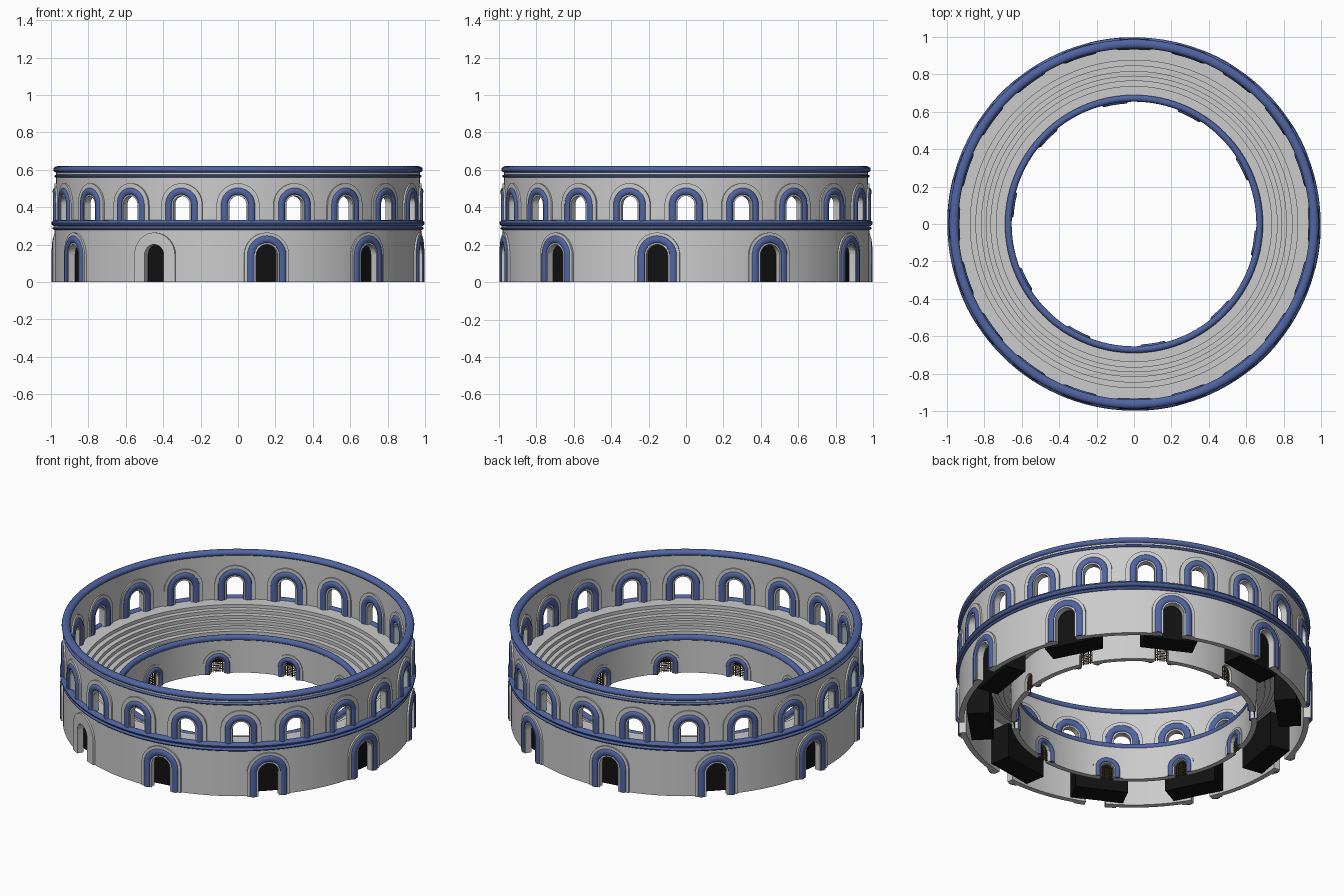
import bpy, math
from math import sin, cos, pi, radians

if "Cube" in bpy.data.objects:
    bpy.data.objects.remove(bpy.data.objects["Cube"])


def material(name, rgb):
    m = bpy.data.materials.new(name)
    m.diffuse_color = (*rgb, 1)
    m.use_nodes = True
    m.node_tree.nodes["Principled BSDF"].inputs["Base Color"].default_value = m.diffuse_color
    return m


BLUE = material("blue_trim", (0.08, 0.13, 0.36))
BLACK = material("dark_passage", (0.006, 0.006, 0.006))
BROWN = material("dark_bars", (0.08, 0.05, 0.02))


def polar(t, r, z):
    # angle is measured from the front (-y) towards +x
    return (r * sin(t), -r * cos(t), z)


def add(name, verts, faces, mat=None):
    me = bpy.data.meshes.new(name)
    me.from_pydata(verts, [], faces)
    ob = bpy.data.objects.new(name, me)
    bpy.context.collection.objects.link(ob)
    if mat:
        me.materials.append(mat)
    bpy.ops.object.select_all(action='DESELECT')
    ob.select_set(True)
    bpy.context.view_layer.objects.active = ob
    bpy.ops.object.mode_set(mode='EDIT')
    bpy.ops.mesh.select_all(action='SELECT')
    bpy.ops.mesh.remove_doubles(threshold=0.0002)
    bpy.ops.mesh.normals_make_consistent(inside=False)
    bpy.ops.object.mode_set(mode='OBJECT')
    bpy.ops.object.shade_smooth_by_angle(angle=radians(35))
    return ob


def lathe(name, profile, mat=None, closed=True, n=120):
    k = len(profile)
    verts = [polar(2 * pi * i / n, r, z) for i in range(n) for r, z in profile]
    faces = [(i * k + j, (i + 1) % n * k + j, (i + 1) % n * k + (j + 1) % k, i * k + (j + 1) % k)
             for i in range(n) for j in range(k if closed else k - 1)]
    return add(name, verts, faces, mat)


def oval(r, z, a, b, n=12):
    return [(r + a * cos(2 * pi * i / n), z + b * sin(2 * pi * i / n)) for i in range(n)]


def arch_wall(name, centres, r_in, r_out, z0, z1, half, spring):
    # ring of bays, each with a round-headed opening
    bay, seg, steps = pi / len(centres), 14, 6
    hole, edge = [(-half / r_out, z0)], [(-bay, z0)]
    for i in range(seg + 1):
        a = pi - pi * i / seg
        hole.append((half * cos(a) / r_out, spring + half * sin(a)))
        edge.append((-bay + 2 * bay * i / seg, z1))
    hole.append((half / r_out, z0))
    edge.append((bay, z0))
    n, m = len(hole), steps + 1
    verts, faces = [], []
    for c in centres:
        b = len(verts)

        def at(side, i, j):
            return b + (side * n + i) * m + j
        for r in (r_in, r_out):
            for (hu, hz), (eu, ez) in zip(hole, edge):
                for j in range(m):
                    s = j / steps
                    verts.append(polar(c + hu + (eu - hu) * s, r, hz + (ez - hz) * s))
        for i in range(n - 1):
            for s in (0, 1):
                faces += [(at(s, i, j), at(s, i + 1, j), at(s, i + 1, j + 1), at(s, i, j + 1)) for j in range(steps)]
            for j in ([0, steps] if 0 < i < n - 2 else [0]):
                faces.append((at(0, i, j), at(0, i + 1, j), at(1, i + 1, j), at(1, i, j)))
        for i in (0, n - 1):
            faces += [(at(0, i, j), at(0, i, j + 1), at(1, i, j + 1), at(1, i, j)) for j in range(steps)]
    return add(name, verts, faces)


def arch_trim(name, centres, section, z0, spring, mat=None, seg=16):
    # sweep a section of (half width, radius) points around each arch
    verts, faces, k = [], [], len(section)
    for c in centres:
        b = len(verts)
        path = [(-1, None)] + [(cos(pi - pi * i / seg), sin(pi * i / seg)) for i in range(seg + 1)] + [(1, None)]
        for cu, su in path:
            for a, r in section:
                verts.append(polar(c + a * cu / r, r, z0 if su is None else spring + a * su))
        for i in range(len(path) - 1):
            faces += [(b + i * k + j, b + i * k + (j + 1) % k, b + (i + 1) * k + (j + 1) % k, b + (i + 1) * k + j)
                      for j in range(k)]
        faces += [tuple(range(b, b + k)), tuple(range(b + (len(path) - 1) * k, b + len(path) * k))]
    return add(name, verts, faces, mat)


def band(a0, a1, r0, r1):
    return [(a0, r0), (a0, r1), (a1, r1), (a1, r0)]


def boxes(name, items, mat):
    # boxes given as angle, radius range, sideways range, height range
    verts, faces = [], []
    for t, (r0, r1), (u0, u1), (z0, z1) in items:
        b = len(verts)
        for r in (r0, r1):
            for u, z in ((u0, z0), (u1, z0), (u1, z1), (u0, z1)):
                verts.append((r * sin(t) + u * cos(t), -r * cos(t) + u * sin(t), z))
        faces += [tuple(b + v for v in f) for f in
                  ((0, 1, 2, 3), (4, 5, 6, 7), (0, 1, 5, 4), (1, 2, 6, 5), (2, 3, 7, 6), (3, 0, 4, 7))]
    return add(name, verts, faces, mat)


upper = [radians(18 * k) for k in range(20)]
lower = [radians(9 + 36 * k) for k in range(10)]
plain = 9  # this doorway has no blue moulding
blue_lower = [t for k, t in enumerate(lower) if k != plain]

# walls
arch_wall("upper_wall", upper, 0.95, 0.972, 0.32, 0.60, 0.047, 0.413)
arch_wall("lower_wall", lower, 0.95, 0.98, 0.0, 0.32, 0.058, 0.143)
arch_wall("inner_wall", lower, 0.66, 0.69, 0.0, 0.21, 0.038, 0.055)

# upper arch surrounds, outside and inside
arch_trim("upper_casing_outer", upper, band(0.047, 0.115, 0.965, 0.981), 0.32, 0.413)
arch_trim("upper_casing_inner", upper, band(0.047, 0.115, 0.955, 0.942), 0.32, 0.413)
arch_trim("upper_moulding_outer", upper, oval(0.073, 0.977, 0.019, 0.014), 0.32, 0.413, BLUE)
arch_trim("upper_moulding_inner", upper, oval(0.076, 0.946, 0.021, 0.014), 0.32, 0.413, BLUE)

# lower doorway surrounds
arch_trim("door_casing", lower, band(0.058, 0.122, 0.97, 0.99), 0.0, 0.143)
arch_trim("door_moulding", blue_lower, oval(0.086, 0.986, 0.021, 0.013), 0.0, 0.143, BLUE)
arch_trim("gate_casing", lower, band(0.038, 0.085, 0.67, 0.655), 0.0, 0.055)
arch_trim("gate_moulding", lower, oval(0.056, 0.657, 0.014, 0.012), 0.0, 0.055, BLUE)

# horizontal rings
lathe("top_rim", oval(0.963, 0.602, 0.024, 0.018, 16), BLUE)
lathe("top_thin_ring", oval(0.972, 0.566, 0.010, 0.008), BLUE)
lathe("belt_ring", oval(0.978, 0.315, 0.020, 0.016), BLUE)
lathe("belt_thin_ring", oval(0.981, 0.288, 0.011, 0.009), BLUE)
lathe("inner_rim", oval(0.672, 0.212, 0.018, 0.018), BLUE)

# stepped seating
steps, z = [(0.675, 0.20)], 0.20
for r in (0.735, 0.765, 0.79, 0.815, 0.845, 0.875):
    steps.append((r, z))
    z += 0.02
    steps.append((r, z))
steps.append((0.955, z))
seats = lathe("seating", steps, closed=False)

# dark passages and barred gates
boxes("passage", [(t, (0.80, 0.925), (-0.15, 0.15), (0.002, 0.22)) for t in lower], BLACK)
bars = []
for t in lower:
    for i in range(-3, 4):
        u = i * 0.0105
        bars.append((t, (0.673, 0.677), (u - 0.0018, u + 0.0018), (0, 0.055 + math.sqrt(0.038 ** 2 - u * u))))
    for i in range(6):
        zz = 0.008 + i * 0.0105
        bars.append((t, (0.673, 0.677), (-0.038, 0.038), (zz, zz + 0.0035)))
boxes("gate_bars", bars, BROWN)
